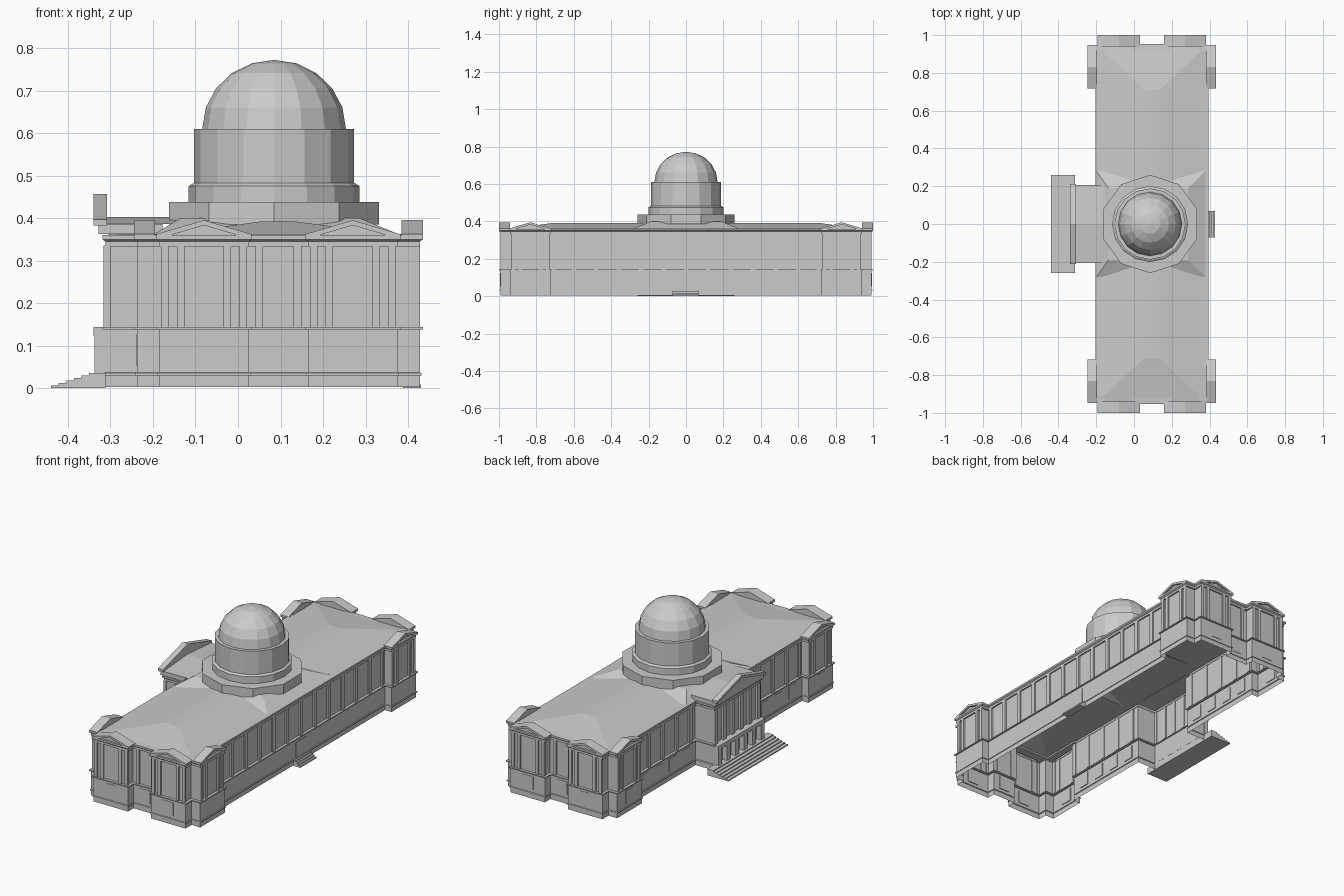
import bpy, bmesh
from math import sin, cos, pi, radians

cube = bpy.data.objects.get("Cube")
if cube:
    bpy.data.objects.remove(cube)

stone = bpy.data.materials.new("pale_stone")
stone.use_nodes = True
stone.diffuse_color = (0.6, 0.6, 0.6, 1)
stone.node_tree.nodes["Principled BSDF"].inputs["Base Color"].default_value = (0.6, 0.6, 0.6, 1)
CX = 0.095            # long axis of the building
DX = 0.085            # axis of the dome


def finish(name, bm):
    mesh = bpy.data.meshes.new(name)
    bm.to_mesh(mesh)
    bm.free()
    mesh.materials.append(stone)
    obj = bpy.data.objects.new(name, mesh)
    bpy.context.collection.objects.link(obj)
    return obj


def loft(name, rings, cap=False):
    """Skin a stack of closed rings, optionally closing the top."""
    bm = bmesh.new()
    rows = [[bm.verts.new(p) for p in ring] for ring in rings]
    for low, high in zip(rows, rows[1:]):
        n = len(low)
        for i in range(n):
            j = (i + 1) % n
            bm.faces.new((low[i], low[j], high[j], high[i]))
    if cap:
        bm.faces.new(rows[-1])
    bmesh.ops.remove_doubles(bm, verts=bm.verts, dist=1e-5)
    return finish(name, bm)


def box(bm, x, y, z):
    """Box from three (low, high) ranges."""
    v = [bm.verts.new((a, b, c)) for c in sorted(z) for b in sorted(y) for a in sorted(x)]
    for f in ((0, 2, 3, 1), (4, 5, 7, 6), (0, 1, 5, 4), (1, 3, 7, 5), (3, 2, 6, 7), (2, 0, 4, 6)):
        bm.faces.new([v[i] for i in f])


def panel(bm, axis, plane, side, t, width, z, depth):
    """Box standing proud of a wall that faces along the axis."""
    n = (plane - side * 0.004, plane + side * depth)
    span = (t - width / 2, t + width / 2)
    box(bm, *((n, span) if axis == "x" else (span, n)), z)


def extrude_profile(bm, axis, points, n0, n1):
    def place(t, z, n):
        return (n, t, z) if axis == "x" else (t, n, z)
    a = [bm.verts.new(place(t, z, n0)) for t, z in points]
    b = [bm.verts.new(place(t, z, n1)) for t, z in points]
    bm.faces.new(a)
    bm.faces.new(b[::-1])
    for i in range(len(a)):
        j = (i + 1) % len(a)
        bm.faces.new((a[j], a[i], b[i], b[j]))


def pediment(name, axis, t, half, z0, z1, back, front, thick=0.012):
    """Raking cornice over a slightly recessed triangular wall."""
    side = 1 if front > back else -1
    bm = bmesh.new()
    extrude_profile(bm, axis, [(t - half, z0), (t, z1), (t + half, z0), (t + half, z0 - thick),
                               (t, z1 - thick), (t - half, z0 - thick)], back, front)
    extrude_profile(bm, axis, [(t - half, z0 - thick), (t, z1 - thick), (t + half, z0 - thick)],
                    back, front - side * 0.01)
    bmesh.ops.recalc_face_normals(bm, faces=bm.faces)
    finish(name, bm)


# Footprint: one quarter mirrored, plus the porch on the -x side
quarter = [(0.293, 0.725), (0.333, 0.725), (0.333, 0.94), (0.28, 0.94),
           (0.28, 0.993), (0.07, 0.993), (0.07, 0.945)]
WEST, EAST, PORCH = CX - 0.293, CX + 0.293, -0.312
outline = [(CX + u, y) for u, y in quarter]
outline += [(CX - u, y) for u, y in quarter[::-1]]
outline += [(WEST, 0.2), (PORCH, 0.2), (PORCH, -0.2), (WEST, -0.2)]
outline += [(CX - u, -y) for u, y in quarter]
outline += [(CX + u, -y) for u, y in quarter[::-1]]


def offset_ring(d, z):
    ring = []
    for i, (x, y) in enumerate(outline):
        px, py = outline[i - 1]
        qx, qy = outline[(i + 1) % len(outline)]
        sign = lambda v: (v > 1e-6) - (v < -1e-6)
        nx = sign(y - py) + sign(qy - y)
        ny = -sign(x - px) - sign(qx - x)
        ring.append((x + d * nx, y + d * ny, z))
    return ring


# Walls with plinth, string course and cornice
wall_profile = [(0, 0.003), (0, 0.03), (0.004, 0.03), (0.004, 0.035), (0, 0.037), (0, 0.138),
                (0.007, 0.138), (0.007, 0.144), (-0.008, 0.144), (-0.008, 0.333), (0, 0.333),
                (0, 0.345), (0.007, 0.35), (0.007, 0.36), (-0.03, 0.362)]
loft("walls", [offset_ring(d, z) for d, z in wall_profile])


# Hipped roof and the low skirt around the dome
def rect(x0, x1, hy, z):
    return [(x0, -hy, z), (x1, -hy, z), (x1, hy, z), (x0, hy, z)]


loft("main_roof", [rect(WEST, EAST, 0.947, 0.358), rect(CX - 0.04, CX + 0.04, 0.71, 0.392)], True)
loft("dome_skirt", [rect(WEST, EAST - 0.01, 0.28, 0.362), rect(DX - 0.22, DX + 0.2, 0.19, 0.4)], True)


# Dome, drum and its stepped bases
def circle(r, z, sides):
    return [(DX + r * sin(-2 * pi * i / sides), r * cos(2 * pi * i / sides), z) for i in range(sides)]


loft("dome_base", [circle(0.26, z, 10) for z in (0.385, 0.438)], True)
loft("dome_ring", [circle(r, z, 16) for r, z in ((0.201, 0.438), (0.201, 0.475), (0.19, 0.482))], True)
loft("drum", [circle(0.188, z, 16) for z in (0.478, 0.61)], True)
loft("dome", [circle(0.169 * cos(radians(a)), 0.61 + 0.162 * sin(radians(a)), 16)
              for a in range(0, 91, 18)])

# Pilasters on every facade
UP = (0.144, 0.335)
bm = bmesh.new()
for s in (-1, 1):
    long_wall = CX + s * 0.285
    for i in range(-5, 6):
        if s > 0 or abs(i) > 1:
            panel(bm, "x", long_wall, s, i * 0.12, 0.024, UP, 0.008)
    for e in (-1, 1):
        panel(bm, "x", long_wall, s, e * 0.708, 0.02, UP, 0.008)
        for off in (-0.092, -0.055, 0.055, 0.092):
            panel(bm, "x", CX + s * 0.325, s, e * 0.832 + off, 0.018, UP, 0.008)
            panel(bm, "y", e * 0.985, e, CX + s * 0.175 + off, 0.018, UP, 0.008)
        panel(bm, "y", e * 0.937, e, CX + s * 0.045, 0.018, UP, 0.008)
for i in range(6):
    panel(bm, "x", PORCH + 0.008, -1, -0.185 + i * 0.074, 0.024, UP, 0.012)
finish("pilasters", bm)

# Ground floor windows on the two ends and the entrance side
LOW = (0.053, 0.125)
bm = bmesh.new()
for e in (-1, 1):
    panel(bm, "y", e * 0.945, e, CX, 0.066, LOW, 0.002)
    for s in (-1, 1):
        panel(bm, "y", e * 0.993, e, CX + s * 0.173, 0.066, LOW, 0.002)
    for i in range(4):
        panel(bm, "x", WEST, -1, e * (0.28 + i * 0.12), 0.06, LOW, 0.002)
    panel(bm, "x", CX - 0.333, -1, e * 0.832, 0.066, LOW, 0.002)
finish("windows", bm)

# Corner pavilion pediments
for e in (-1, 1):
    for s in (-1, 1):
        pediment("side_pediment", "x", e * 0.832, 0.113, 0.362, 0.395,
                 CX + s * 0.29, CX + s * 0.34)
        pediment("end_pediment", "y", CX + s * 0.175, 0.112, 0.362, 0.395, e * 0.94, e * 1.0)

# Entrance porch: upper entablature, roof, pediment, piers
bm = bmesh.new()
box(bm, (-0.328, WEST + 0.02), (-0.206, 0.206), (0.362, 0.386))
finish("porch_entablature", bm)
bm = bmesh.new()
extrude_profile(bm, "x", [(-0.206, 0.386), (0, 0.402), (0.206, 0.386)], -0.315, DX - 0.15)
bmesh.ops.recalc_face_normals(bm, faces=bm.faces)
finish("porch_roof", bm)
pediment("porch_pediment", "x", 0, 0.212, 0.396, 0.457, -0.308, -0.34, 0.014)

bm = bmesh.new()
for i in range(6):
    y = -0.185 + i * 0.074
    box(bm, (-0.338, PORCH), (y - 0.016, y + 0.016), (0.003, 0.125))
box(bm, (-0.34, PORCH), (-0.203, 0.203), (0.122, 0.144))
finish("porch_piers", bm)

# Broad entrance steps
bm = bmesh.new()
for i in range(6):
    box(bm, (-0.44 + i * 0.018, PORCH), (-0.26, 0.26), (i * 0.006, i * 0.006 + 0.006))
finish("entrance_steps", bm)

# Small door with steps on the opposite side
bm = bmesh.new()
panel(bm, "x", EAST, 1, -0.005, 0.096, (0.034, 0.122), 0.003)
finish("rear_door", bm)
bm = bmesh.new()
for i in range(4):
    box(bm, (EAST, EAST + 0.042 - i * 0.01), (-0.072, 0.068), (i * 0.008, i * 0.008 + 0.008))
finish("rear_steps", bm)
